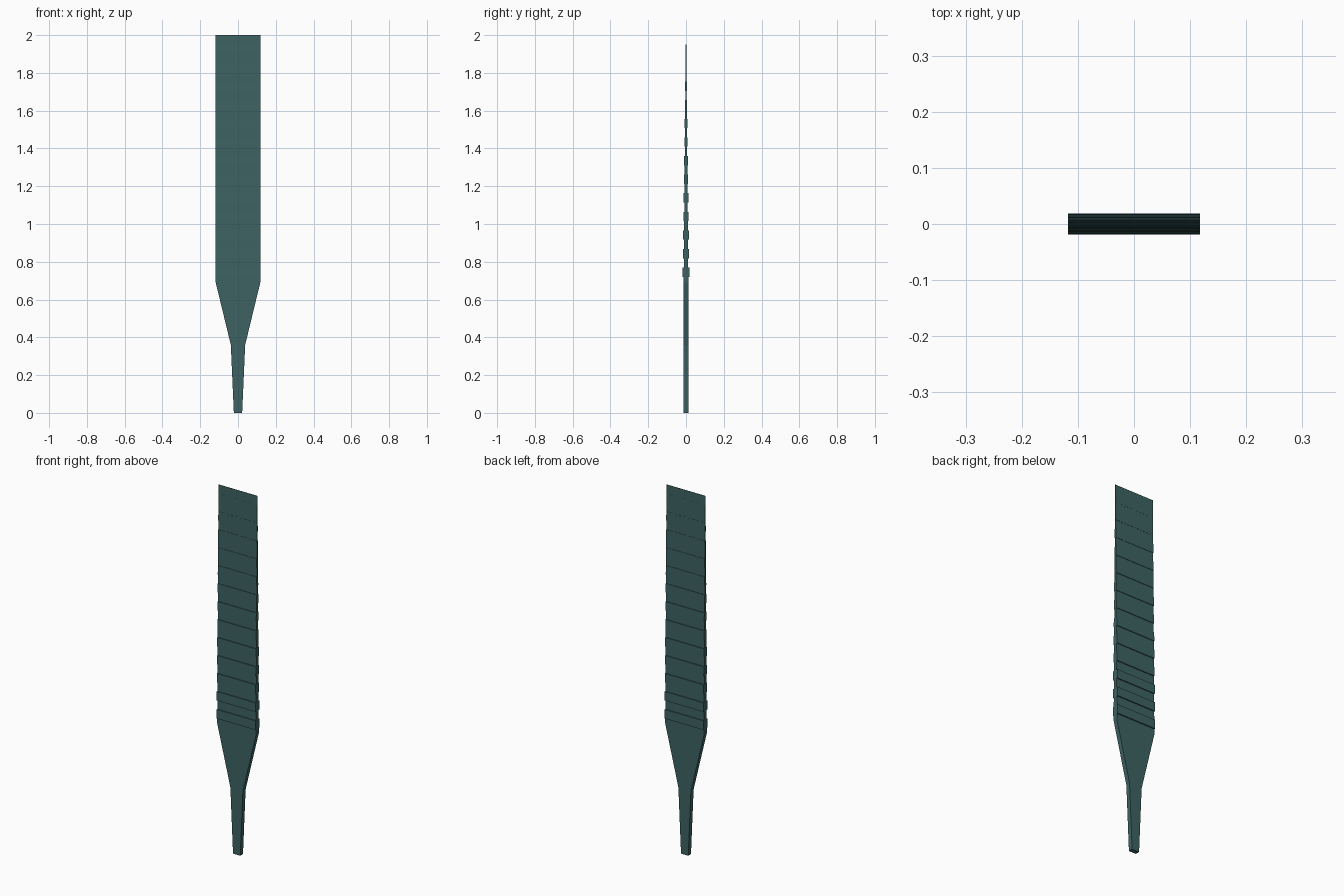
import bpy
import bmesh
from mathutils import Vector

cube = bpy.data.objects.get("Cube")
if cube:
    bpy.data.objects.remove(cube, do_unlink=True)

teal = bpy.data.materials.new("dark_teal_steel")
teal.use_nodes = True
COLOR = (0.048, 0.123, 0.123, 1)
teal.diffuse_color = COLOR
teal.node_tree.nodes["Principled BSDF"].inputs["Base Color"].default_value = COLOR

HALF_WIDTH = 0.118
BLADE_START, TOP = 0.72, 2.0
TEETH = 13
PITCH = (TOP - BLADE_START) / TEETH


def extruded(name, outline, offset):
    """Extrude a closed outline by an offset, centred on the outline's plane."""
    bm = bmesh.new()
    offset = Vector(offset)
    face = bm.faces.new([bm.verts.new(Vector(p) - offset / 2) for p in outline])
    result = bmesh.ops.extrude_face_region(bm, geom=[face])
    moved = [v for v in result["geom"] if isinstance(v, bmesh.types.BMVert)]
    bmesh.ops.translate(bm, verts=moved, vec=offset)
    bmesh.ops.recalc_face_normals(bm, faces=bm.faces)
    mesh = bpy.data.meshes.new(name)
    bm.to_mesh(mesh)
    bm.free()
    mesh.materials.append(teal)
    obj = bpy.data.objects.new(name, mesh)
    bpy.context.collection.objects.link(obj)
    return obj


def taper(z, base):
    """Half thickness, thinning towards the tip."""
    return 0.0008 + (base - 0.0008) * (TOP - z) / (TOP - BLADE_START)


# Tang: narrow grip that flares out to the blade width
half = [(0.022, 0), (0.038, 0.36), (HALF_WIDTH, 0.69), (HALF_WIDTH, BLADE_START)]
outline = [(x, 0, z) for x, z in half] + [(-x, 0, z) for x, z in reversed(half)]
extruded("tang", outline, (0, 0.024, 0))

# Blade: thinning core with a raised rib in the lower half of each step
side = []
for i in range(TEETH):
    low = BLADE_START + i * PITCH
    mid, high = low + PITCH / 2, low + PITCH
    side += [(taper(low, 0.0185), low), (taper(mid, 0.0185), mid),
             (taper(mid, 0.012), mid), (taper(high, 0.012), high)]
outline = [(0, y, z) for y, z in side] + [(0, -y, z) for y, z in reversed(side)]
# the last step meets the tip, so its two end points stay a hair apart
extruded("ribbed_blade", outline, (2 * HALF_WIDTH, 0, 0))
